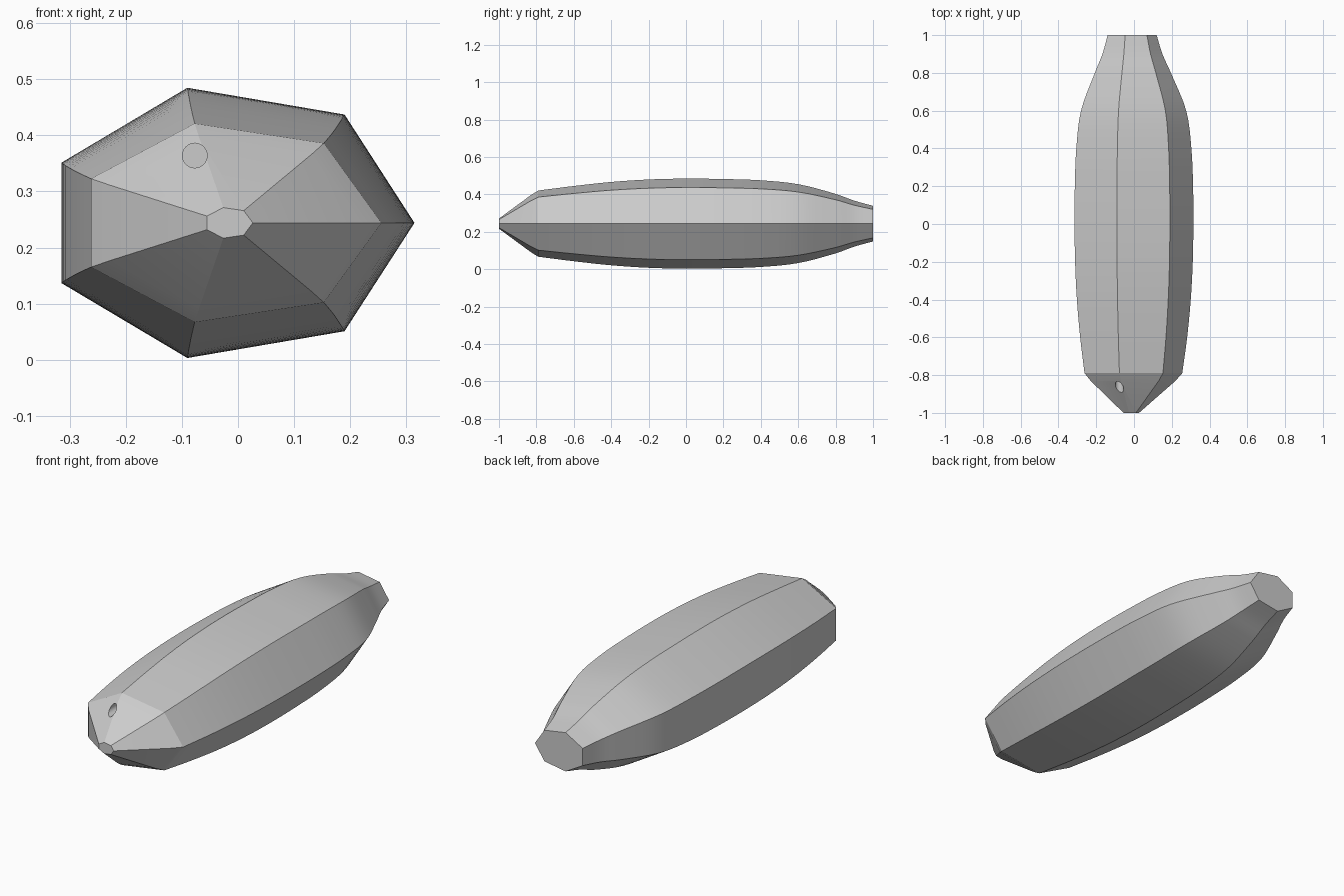
import bpy, bmesh
from math import sin, cos, tau, radians

if "Cube" in bpy.data.objects:
    bpy.data.objects.remove(bpy.data.objects["Cube"])

SIDES, CX, CZ, RX, RZ = 7, -0.0166, 0.244, 0.331, 0.247

# lengthwise profile: y, width scale, height scale
PROFILE = [(-0.79, 0.822, 0.735), (-0.6, 0.90, 0.835), (-0.4, 0.958, 0.925),
           (-0.2, 0.99, 0.98), (0.0, 1.0, 1.0), (0.2, 0.995, 0.99),
           (0.4, 0.968, 0.962), (0.6, 0.885, 0.875), (0.8, 0.64, 0.66),
           (0.9, 0.505, 0.51), (1.0, 0.412, 0.395)]


def spline(points, steps):
    """Smooth curve through the profile points (cubic Hermite in y)."""
    n = len(points)
    def slope(i, k):
        a, b = points[max(i - 1, 0)], points[min(i + 1, n - 1)]
        return (b[k] - a[k]) / (b[0] - a[0])
    out = []
    for i in range(n - 1):
        p, q = points[i], points[i + 1]
        h = q[0] - p[0]
        for s in range(steps):
            t = s / steps
            row = [p[0] + h * t]
            for k in (1, 2):
                row.append((2*t**3 - 3*t*t + 1) * p[k] + (t**3 - 2*t*t + t) * h * slope(i, k)
                           + (3*t*t - 2*t**3) * q[k] + (t**3 - t*t) * h * slope(i + 1, k))
            out.append(row)
    return out + [list(points[-1])]


# seven-sided body with pointed front and tapered back
rows = [(-1.0, 0.13, 0.113), (-0.83, 0.715, 0.632)] + spline(PROFILE, 4)
bm = bmesh.new()
rings = [[bm.verts.new((CX + RX * sx * cos(tau * i / SIDES), y,
                        CZ + RZ * sz * sin(tau * i / SIDES))) for i in range(SIDES)]
         for y, sx, sz in rows]
for a, b in zip(rings, rings[1:]):
    for i in range(SIDES):
        j = (i + 1) % SIDES
        bm.faces.new((a[i], a[j], b[j], b[i]))
bm.faces.new(rings[0])
bm.faces.new(rings[-1])
bmesh.ops.recalc_face_normals(bm, faces=bm.faces)
mesh = bpy.data.meshes.new("body")
bm.to_mesh(mesh)
bm.free()
body = bpy.data.objects.new("body", mesh)
bpy.context.collection.objects.link(body)

# small round blind hole in the front cone
bpy.ops.mesh.primitive_cylinder_add(vertices=32, radius=0.022, depth=0.3,
                                    location=(-0.077, -0.95, 0.364),
                                    rotation=(radians(90), 0, 0))
cutter = bpy.context.object
cutter.name = "hole_cutter"
cutter.hide_render = True
mod = body.modifiers.new("hole", 'BOOLEAN')
mod.operation = 'DIFFERENCE'
mod.solver = 'EXACT'
mod.object = cutter
bpy.ops.object.select_all(action='DESELECT')
body.select_set(True)
bpy.context.view_layer.objects.active = body
bpy.ops.object.modifier_apply(modifier="hole")
bpy.data.objects.remove(cutter)

# crisp ridges, smooth along the length
bpy.ops.object.shade_smooth_by_angle(angle=radians(20))
